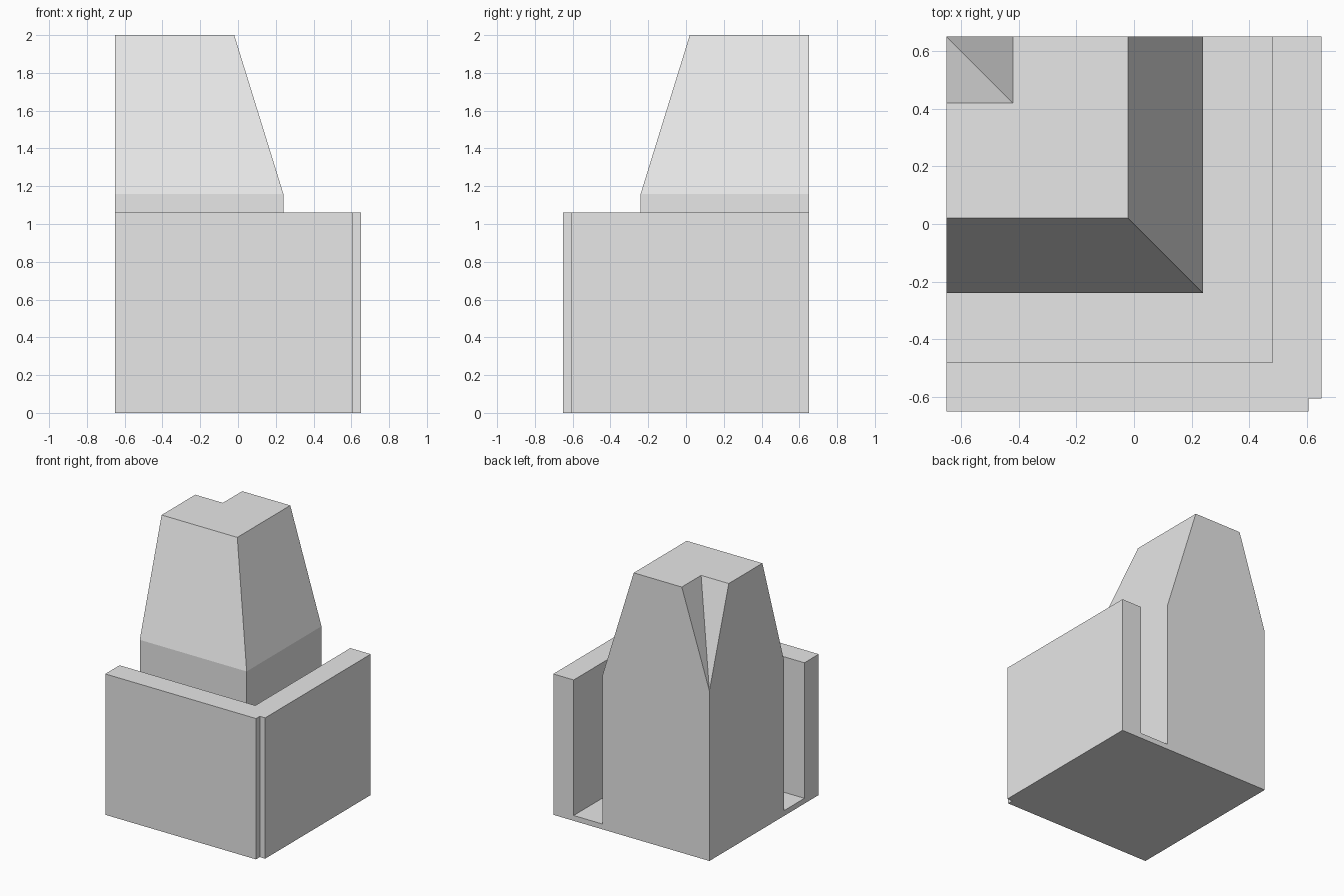
import bpy
import bmesh

cube = bpy.data.objects.get("Cube")
if cube:
    bpy.data.objects.remove(cube, do_unlink=True)

# Main dimensions: the body is a corner section, cut flat at x = -H and y = H
H = 0.65
STEP = 0.605       # small square nick on the outer corner
INNER = 0.48       # inner face of the wall
CORE = 0.24        # outer face of the tower
CROWN = -0.02      # outer edge of the tower top
HOLE = -0.42       # edge of the funnel in the tower top
WALL_TOP, FLOOR_TOP = 1.06, 0.04
SHOULDER, TIP, TOP = 1.16, 1.28, 2.0

grey = bpy.data.materials.new("light_grey")
grey.use_nodes = True
colour = (0.8, 0.8, 0.8, 1)
grey.diffuse_color = colour
grey.node_tree.nodes["Principled BSDF"].inputs["Base Color"].default_value = colour


def finish(name, bm):
    bmesh.ops.recalc_face_normals(bm, faces=bm.faces[:])
    mesh = bpy.data.meshes.new(name)
    bm.to_mesh(mesh)
    bm.free()
    mesh.materials.append(grey)
    obj = bpy.data.objects.new(name, mesh)
    bpy.context.collection.objects.link(obj)
    return obj


def prism(name, outline, height):
    bm = bmesh.new()
    base = bm.faces.new([bm.verts.new((x, y, 0)) for x, y in outline])
    top = bmesh.ops.extrude_face_region(bm, geom=[base], use_keep_orig=True)["geom"]
    verts = [v for v in top if isinstance(v, bmesh.types.BMVert)]
    bmesh.ops.translate(bm, verts=verts, vec=(0, 0, height))
    return finish(name, bm)


def inner_edge(r):
    # L-shaped edge running from the back cut to the left-hand cut
    return [(r, H), (r, -r), (-H, -r)]


# Outer wall with the nicked corner
outer = [(-H, -H), (STEP, -H), (STEP, -STEP), (H, -STEP), (H, H)]
prism("outer_wall", outer + inner_edge(INNER), WALL_TOP)

# Floor of the channel between wall and tower
prism("channel_floor", inner_edge(INNER) + inner_edge(CORE)[::-1], FLOOR_TOP)

# Tower: straight base, tapered upper part, funnel cut into the back corner
bm = bmesh.new()


def ring(r, z):
    return [bm.verts.new((x, y, z)) for x, y in inner_edge(r)]


foot, shoulder, crown = ring(CORE, 0), ring(CORE, SHOULDER), ring(CROWN, TOP)
hole = ring(HOLE, TOP)
foot_corner = bm.verts.new((-H, H, 0))
tip = bm.verts.new((-H, H, TIP))

for low, high in ((foot, shoulder), (shoulder, crown)):
    for i in range(2):
        bm.faces.new((low[i], low[i + 1], high[i + 1], high[i]))
for i in range(2):
    bm.faces.new((tip, hole[i], hole[i + 1]))
bm.faces.new(crown + hole[::-1])
bm.faces.new(foot + [foot_corner])
for i in (0, 2):
    bm.faces.new((foot_corner, foot[i], shoulder[i], crown[i], hole[i], tip))
finish("tower", bm)
